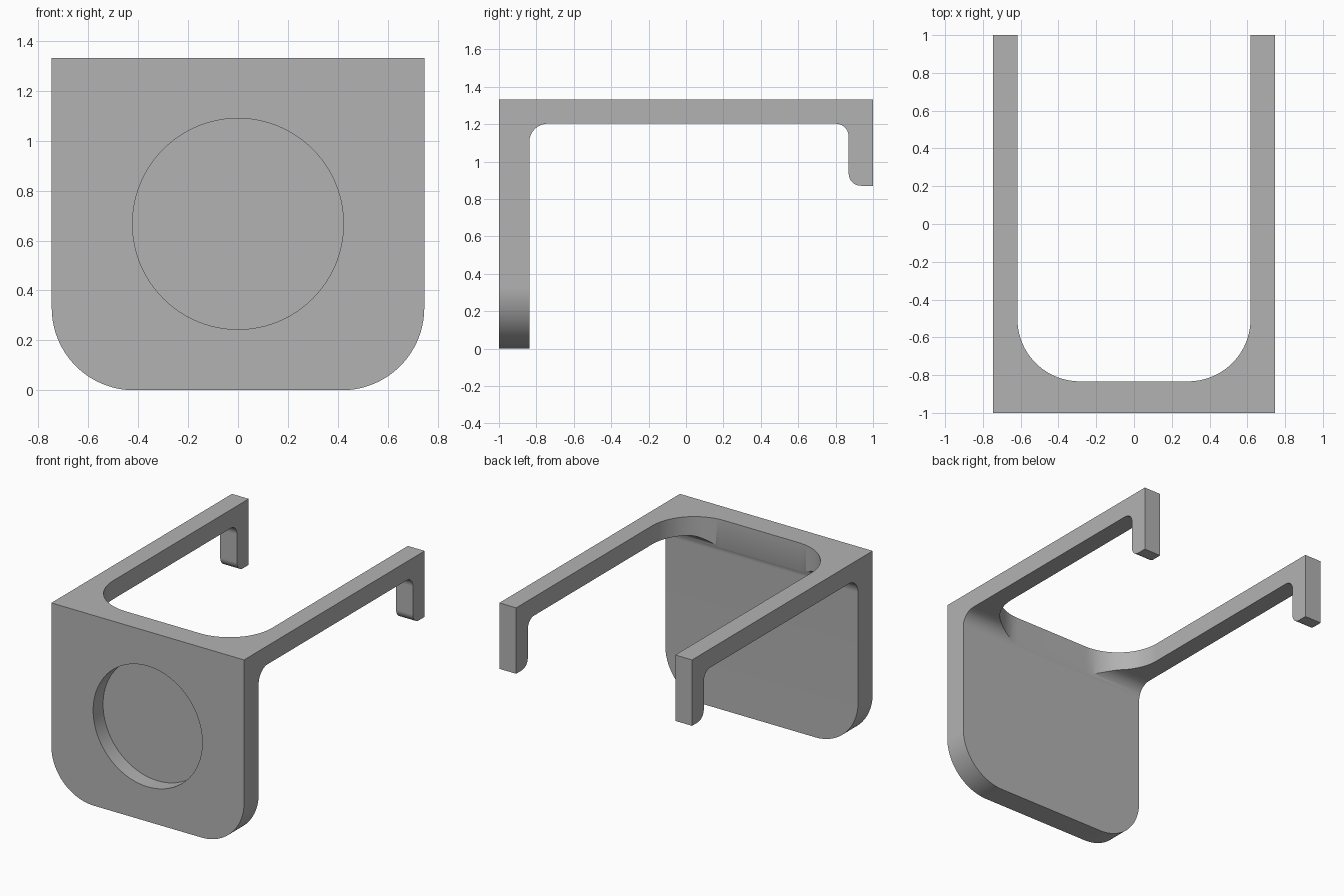
import bpy, bmesh, math
from math import cos, sin, radians
from mathutils import Vector

cube = bpy.data.objects.get("Cube")
if cube:
    bpy.data.objects.remove(cube, do_unlink=True)

grey = bpy.data.materials.new("plain grey")
grey.use_nodes = True
color = (0.45, 0.45, 0.45, 1)
grey.diffuse_color = color
grey.node_tree.nodes["Principled BSDF"].inputs["Base Color"].default_value = color

HALF_W, TOP = 0.747, 1.333


def rounded(corners, steps=20):
    """Polygon from (u, v, radius) corners, with each corner filleted."""
    pts = []
    for i, (u, v, r) in enumerate(corners):
        p = Vector((u, v))
        if r == 0:
            pts.append(p)
            continue
        a = (Vector(corners[i - 1][:2]) - p).normalized()
        b = (Vector(corners[(i + 1) % len(corners)][:2]) - p).normalized()
        for k in range(steps + 1):
            t = radians(90 * k / steps)
            pts.append(p + r * (a * (1 - sin(t)) + b * (1 - cos(t))))
    return pts


def prism(name, pts, place, start, end):
    """Extrude a 2D profile from start to end along the axis used by place."""
    bm = bmesh.new()
    face = bm.faces.new([bm.verts.new(place(p.x, p.y, start)) for p in pts])
    new = bmesh.ops.extrude_face_region(bm, geom=[face])["geom"]
    shift = Vector(place(0, 0, end)) - Vector(place(0, 0, start))
    bmesh.ops.translate(bm, vec=shift, verts=[g for g in new if isinstance(g, bmesh.types.BMVert)])
    bmesh.ops.recalc_face_normals(bm, faces=bm.faces)
    mesh = bpy.data.meshes.new(name)
    bm.to_mesh(mesh)
    bm.free()
    mesh.materials.append(grey)
    obj = bpy.data.objects.new(name, mesh)
    bpy.context.collection.objects.link(obj)
    return obj


def along_x(u, v, d): return (d, u, v)
def along_y(u, v, d): return (u, d, v)
def along_z(u, v, d): return (u, v, d)


# Side profile: front plate, arm and rear hook
bracket = prism("hook_bracket", rounded([
    (-1, 0, 0), (-0.838, 0, 0), (-0.838, 1.203, 0.1), (0.87, 1.203, 0.07),
    (0.87, 0.871, 0.065), (1, 0.871, 0), (1, TOP, 0), (-1, TOP, 0)]),
    along_x, -1, 1)

# Front outline with rounded lower corners
outline = prism("front_outline", rounded([
    (-HALF_W, 0, 0.33), (HALF_W, 0, 0.33), (HALF_W, 2, 0), (-HALF_W, 2, 0)], 32),
    along_y, -2, 2)

# Gap between the arms
gap = prism("arm_gap", rounded([
    (-0.617, -0.833, 0.33), (0.617, -0.833, 0.33), (0.617, 2, 0), (-0.617, 2, 0)], 32),
    along_z, -1, 2)

# Round recess in the front plate
circle = [Vector((0.423 * cos(math.tau * i / 96), 0.667 + 0.423 * sin(math.tau * i / 96)))
          for i in range(96)]
recess = prism("round_recess", circle, along_y, -1.5, -0.89)

for cutter, operation in ((outline, "INTERSECT"), (gap, "DIFFERENCE"), (recess, "DIFFERENCE")):
    mod = bracket.modifiers.new(cutter.name, "BOOLEAN")
    mod.object, mod.operation, mod.solver = cutter, operation, "EXACT"

# Apply the cuts, remove the cutters and smooth the fillets
bpy.context.view_layer.objects.active = bracket
bpy.ops.object.select_all(action="DESELECT")
bracket.select_set(True)
for mod in list(bracket.modifiers):
    bpy.ops.object.modifier_apply(modifier=mod.name)
for cutter in (outline, gap, recess):
    bpy.data.objects.remove(cutter, do_unlink=True)
bpy.ops.object.shade_smooth_by_angle(angle=radians(30))
